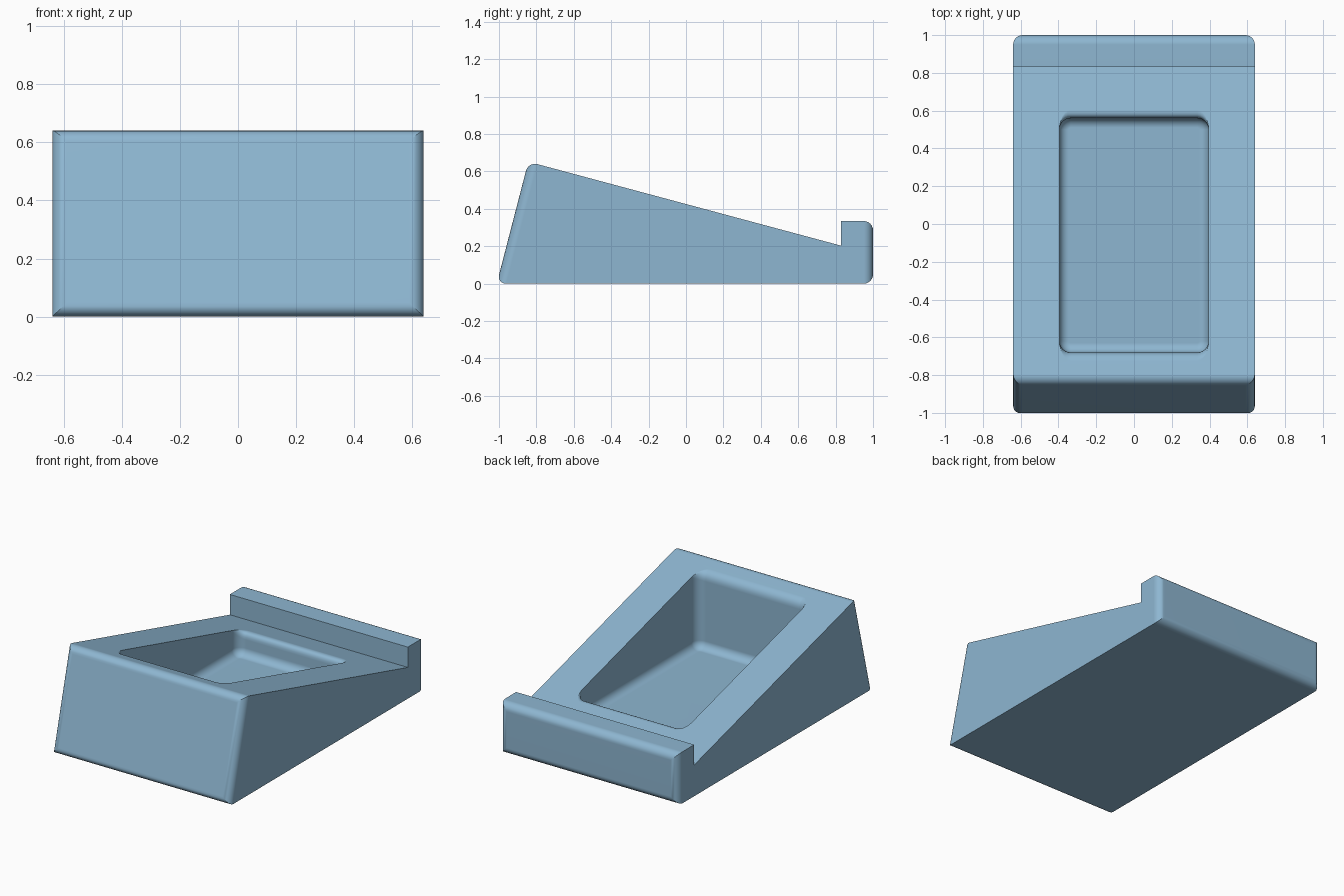
import bpy, bmesh, math

if "Cube" in bpy.data.objects:
    bpy.data.objects.remove(bpy.data.objects["Cube"])

HX = 0.64            # half width of the block
R = 0.05             # rounding of the end edges
SEG = 6

blue = bpy.data.materials.new("soft_blue")
blue.diffuse_color = (0.27, 0.47, 0.64, 1)
blue.use_nodes = True
blue.node_tree.nodes["Principled BSDF"].inputs["Base Color"].default_value = blue.diffuse_color


def add_object(name, bm):
    bmesh.ops.recalc_face_normals(bm, faces=bm.faces)
    mesh = bpy.data.meshes.new(name)
    bm.to_mesh(mesh)
    bm.free()
    mesh.materials.append(blue)
    obj = bpy.data.objects.new(name, mesh)
    bpy.context.collection.objects.link(obj)
    return obj


# Wedge block with a raised lip: side profile (y, z) swept along x
profile = [(-1.012, 0), (-0.843, 0.652), (0.83, 0.203),
           (0.83, 0.335), (1, 0.335), (1, 0)]
bm = bmesh.new()
left = [bm.verts.new((-HX, y, z)) for y, z in profile]
right = [bm.verts.new((HX, y, z)) for y, z in profile]
bm.faces.new(left)
bm.faces.new(right[::-1])
n = len(profile)
walls = []
for i in range(n):
    j = (i + 1) % n
    walls.append(bm.faces.new((left[i], left[j], right[j], right[i])))
# Round all edges of the front and back faces
end_edges = list(walls[0].edges) + list(walls[4].edges)
bmesh.ops.bevel(bm, geom=end_edges, offset=R, offset_type='OFFSET',
                segments=SEG, profile=0.5, affect='EDGES', clamp_overlap=False)
block = add_object("wedge_block", bm)

# Pocket cutter: stacked rounded rectangles with a filleted floor and flared ends
PX, Y0, Y1, FLOOR, CORNER = 0.395, -0.68, 0.56, 0.12, 0.06
SLOPE = (0.203 - 0.652) / (0.83 + 0.843)


def slope_z(y):
    return 0.652 + SLOPE * (y + 0.843)


def outline(inset):
    """Rounded rectangle as (x, y, y part of the outward direction)."""
    pts = []
    corners = [(1, Y1, 1), (-1, Y1, 1), (-1, Y0, -1), (1, Y0, -1)]
    for q, (sx, ye, sy) in enumerate(corners):
        cx, cy = sx * (PX - CORNER), ye - sy * CORNER
        for k in range(SEG + 1):
            a = math.pi / 2 * (q + k / SEG)
            rad = CORNER - inset
            pts.append((cx + rad * math.cos(a), cy + rad * math.sin(a), sy * abs(math.sin(a))
                        if abs(math.sin(a)) > 1e-4 else sy * 1e-4))
    return pts


rings = []
for k in range(SEG + 1):                       # floor fillet
    a = math.pi / 2 * k / SEG
    z = FLOOR + R * (1 - math.cos(a))
    rings.append([(x, y, z) for x, y, _ in outline(R * (1 - math.sin(a)))])
for k in range(SEG + 1):                       # rim fillet on the two short ends
    t = k / SEG
    ring = []
    for x, y, ny in outline(0):
        w = 0.001 + R * abs(ny)
        far = y + math.copysign(w * 0.966, ny)
        b0, b1, b2 = (1 - t) ** 2, 2 * t * (1 - t), t * t
        ring.append((x, b0 * y + b1 * y + b2 * far,
                     b0 * (slope_z(y) - w) + b1 * (slope_z(y) + 0.0004)
                     + b2 * (slope_z(far) + 0.0004)))
    rings.append(ring)
rings.append([(x, y, 0.9) for x, y, _ in rings[-1]])

bm = bmesh.new()
loops = [[bm.verts.new(p) for p in ring] for ring in rings]
m = len(loops[0])
for lo, hi in zip(loops, loops[1:]):
    for i in range(m):
        j = (i + 1) % m
        bm.faces.new((lo[i], lo[j], hi[j], hi[i]))
bm.faces.new(loops[0][::-1])
bm.faces.new(loops[-1])
cutter = add_object("pocket_cutter", bm)
cutter.hide_render = True

# Cut the pocket, then smooth the fillets while keeping the hard edges
bpy.context.view_layer.objects.active = block
block.select_set(True)
cut = block.modifiers.new("pocket", 'BOOLEAN')
cut.operation = 'DIFFERENCE'
cut.solver = 'EXACT'
cut.object = cutter
bpy.ops.object.modifier_apply(modifier=cut.name)
bpy.data.objects.remove(cutter)
bpy.ops.object.shade_smooth_by_angle(angle=math.radians(30))
weighted = block.modifiers.new("even_shading", 'WEIGHTED_NORMAL')
weighted.keep_sharp = True
